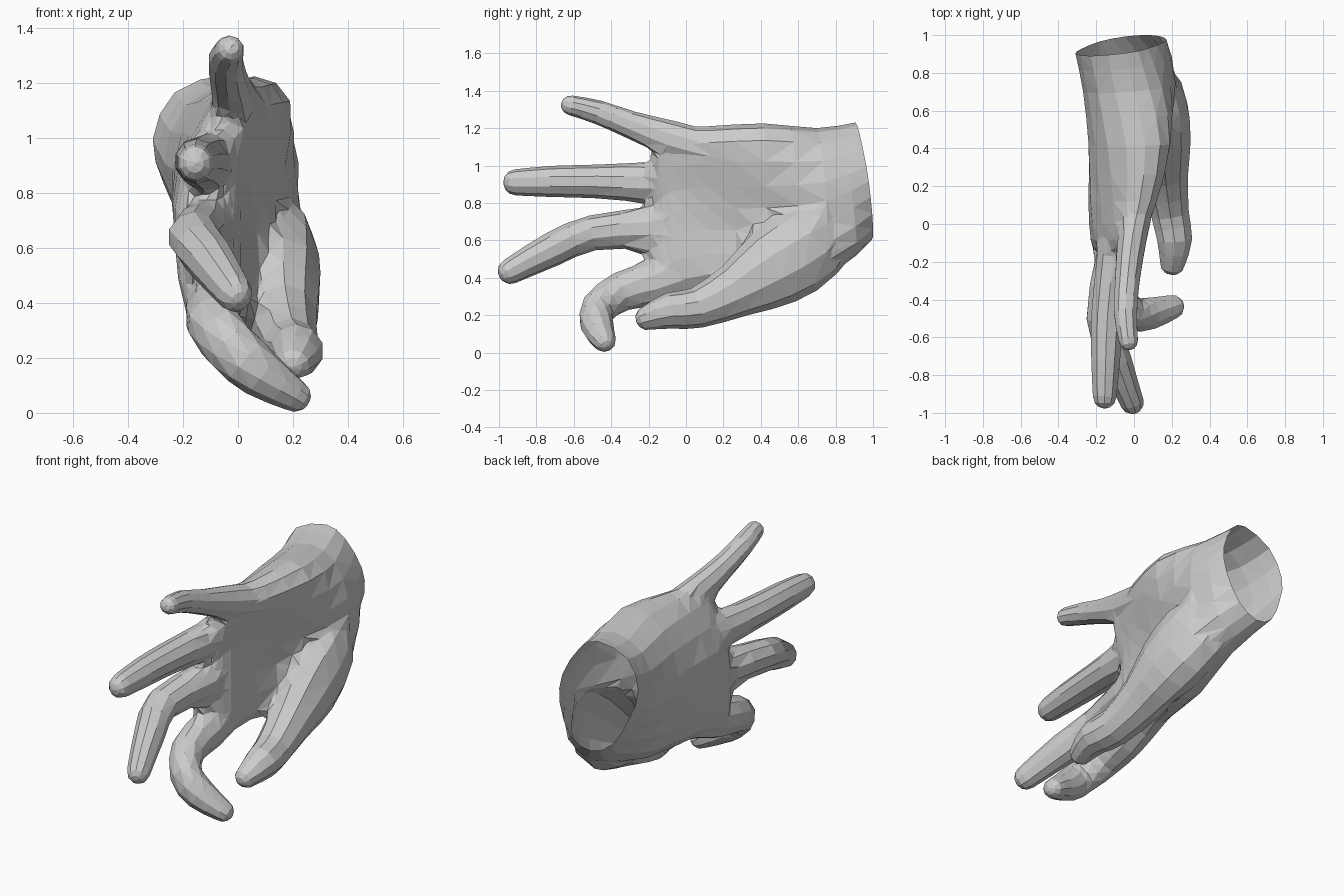
import bpy, bmesh, math
from mathutils import Vector

if "Cube" in bpy.data.objects:
    bpy.data.objects.remove(bpy.data.objects["Cube"])


def crom(a, b, c, d, t):
    return 0.5 * (2*b + (c - a)*t + (2*a - 5*b + 4*c - d)*t*t + (3*b - a - 3*c + d)*t**3)


def refine(pts, closed=False, n=2):
    """Smoothly resample a list of vectors, n steps per span."""
    m, out = len(pts), []
    get = (lambda i: pts[i % m]) if closed else (lambda i: pts[min(max(i, 0), m - 1)])
    for i in range(m if closed else m - 1):
        for k in range(n):
            out.append(crom(get(i-1), get(i), get(i+1), get(i+2), k / n))
    if not closed:
        out.append(pts[-1])
    return out


def loft(name, rings):
    """Skin rings of points and cap both ends."""
    bm = bmesh.new()
    vs = [[bm.verts.new(p) for p in r] for r in rings]
    n = len(vs[0])
    for a, b in zip(vs, vs[1:]):
        for i in range(n):
            j = (i + 1) % n
            bm.faces.new((a[i], a[j], b[j], b[i]))
    bm.faces.new(vs[0][::-1])
    bm.faces.new(vs[-1])
    bmesh.ops.triangulate(bm, faces=[f for f in bm.faces if len(f.verts) == 4])
    bmesh.ops.recalc_face_normals(bm, faces=bm.faces)
    me = bpy.data.meshes.new(name)
    bm.to_mesh(me)
    bm.free()
    ob = bpy.data.objects.new(name, me)
    bpy.context.collection.objects.link(ob)
    return ob


def digit(name, path, sides=10):
    """Tube through (x, y, z, half width, half height) with a rounded tip."""
    pts = refine([Vector(p) for p in path])
    rings = []

    def ring(c, t, w, h):
        u = Vector((0, 0, 1)).cross(t).normalized()
        v = t.cross(u)
        rings.append([c + u*w*math.cos(a) + v*h*math.sin(a)
                      for a in (2*math.pi*(i + .5)/sides for i in range(sides))])

    for i, p in enumerate(pts):
        q, r = pts[max(i-1, 0)], pts[min(i+1, len(pts)-1)]
        t = (Vector(r[:3]) - Vector(q[:3])).normalized()
        ring(Vector(p[:3]), t, p[3], p[4])
    c, w, h = Vector(p[:3]), p[3], p[4]
    for off, s in ((.55, .84), (.88, .5), (1, .15)):
        ring(c + t*off*w, t, w*s, h*s)
    return loft(name, rings)


# Palm and wrist: y, bottom z, top z, bottom x, top x, back x (4), palm x (4)
SECTIONS = [
    (.945, .60, 1.23, -.05, -.04, (-.18, -.27, -.31, -.23), (.08, .16, .16, .07)),
    (.72, .42, 1.20, .08, 0, (-.07, -.21, -.27, -.19), (.22, .21, .22, .15)),
    (.42, .32, 1.225, .03, .06, (-.12, -.21, -.24, -.14), (.13, .11, .17, .19)),
    (.12, .33, 1.21, -.05, .03, (-.17, -.23, -.23, -.11), (.04, .04, .07, .12)),
    (-.08, .28, 1.20, -.09, -.02, (-.19, -.23, -.21, -.10), (0, .01, .01, .05)),
    (-.15, .28, 1.12, -.09, -.04, (-.17, -.20, -.18, -.10), (-.02, -.03, -.03, .02)),
    (-.19, .30, 1.05, -.10, -.07, (-.13, -.15, -.14, -.10), (-.07, -.07, -.07, -.04)),
]
FR = (.1, .37, .63, .9)


def wrist_y(x, z):
    return .13 * (x + .07) - .14 * (z - .92)


rows = []
for y, zb, zt, xb, xt, back, front in SECTIONS:
    zs = [zb + f*(zt - zb) for f in FR]
    pts = [(xb, zb)] + list(zip(front, zs)) + [(xt, zt)] + list(zip(back, zs))[::-1]
    k = min(max((y - .3) / .645, 0), 1)
    rows.append([Vector((x, y + k*wrist_y(x, z), z))
                 for x, z in refine([Vector(q) for q in pts], True)])
columns = [refine(list(col)) for col in zip(*rows)]
hand = loft("hand", [list(r) for r in zip(*columns)])

# Digits, from root inside the palm to tip
digits = [
    digit("little_finger", [(.03, .15, 1.08, .09, .10), (-.01, -.08, 1.14, .08, .10),
                            (-.035, -.3, 1.22, .068, .073), (-.045, -.47, 1.285, .064, .064),
                            (-.03, -.615, 1.322, .053, .053)]),
    digit("ring_finger", [(-.09, .05, .92, .09, .12), (-.11, -.17, .91, .09, .11),
                          (-.14, -.48, .915, .09, .09), (-.15, -.72, .915, .08, .083),
                          (-.155, -.91, .91, .066, .07)]),
    digit("middle_finger", [(-.08, .05, .67, .10, .12), (-.11, -.17, .665, .10, .112),
                            (-.16, -.5, .64, .095, .094), (-.095, -.72, .55, .085, .092),
                            (-.012, -.94, .435, .065, .07)]),
    digit("index_finger", [(-.08, .05, .45, .10, .12), (-.09, -.16, .375, .10, .12),
                           (-.09, -.35, .325, .095, .105), (-.02, -.47, .235, .09, .10),
                           (.08, -.475, .145, .088, .09), (.2, -.44, .067, .066, .062)]),
    # Thumb with the fleshy mound at its root
    digit("thumb", [(.06, .82, .76, .10, .13), (.125, .67, .59, .15, .22),
                    (.155, .47, .455, .15, .215), (.165, .27, .335, .125, .15),
                    (.19, .06, .24, .105, .11), (.215, -.08, .225, .097, .098),
                    (.205, -.20, .188, .07, .068)]),
]

# Fuse the digits into the palm
for d in digits:
    m = hand.modifiers.new(d.name, 'BOOLEAN')
    m.operation, m.solver, m.object = 'UNION', 'EXACT', d
    m.use_self = True
bpy.context.view_layer.update()
dg = bpy.context.evaluated_depsgraph_get()
fused = bpy.data.meshes.new_from_object(hand.evaluated_get(dg))
hand.modifiers.clear()
hand.data = fused
for d in digits:
    bpy.data.objects.remove(d)

# Open the wrist end, then soften the webs and the edge of the thumb mound
bm = bmesh.new()
bm.from_mesh(fused)
cap = [f for f in bm.faces
       if all(abs(v.co.y - .945 - wrist_y(v.co.x, v.co.z)) < 1e-3 for v in f.verts)]
bmesh.ops.delete(bm, geom=cap, context='FACES')
bmesh.ops.remove_doubles(bm, verts=bm.verts, dist=.015)
bmesh.ops.triangulate(bm, faces=bm.faces)
soft = set()
for e in bm.edges:
    if len(e.link_faces) == 2 and not e.is_convex and e.calc_face_angle(0) > .45:
        soft.update(e.verts)
soft = [v for v in soft if -.3 < v.co.y < .9 and not v.is_boundary]
for _ in range(3):
    bmesh.ops.smooth_vert(bm, verts=soft, factor=.5,
                          use_axis_x=True, use_axis_y=True, use_axis_z=True)
bm.to_mesh(fused)
bm.free()
